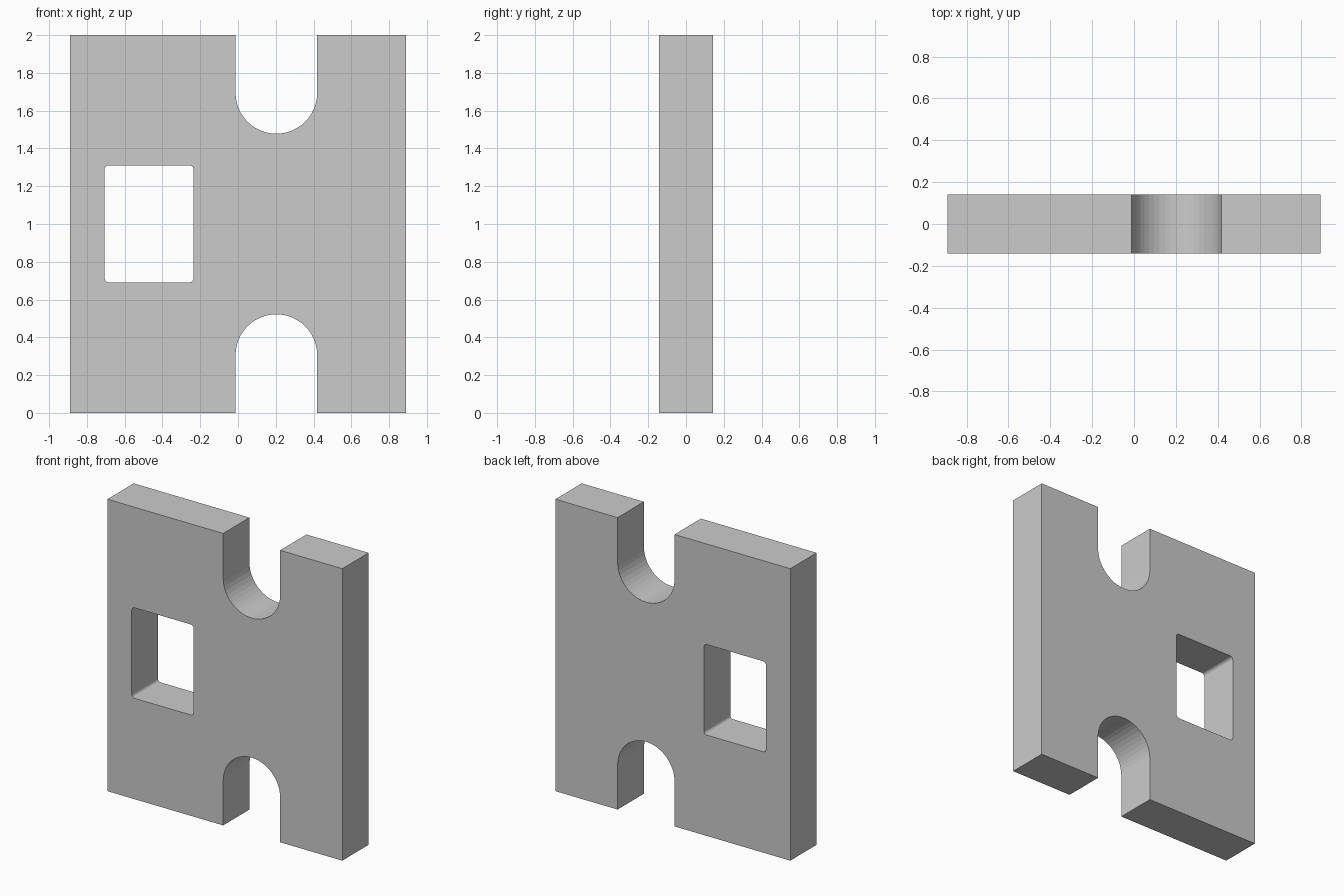
import bpy, bmesh
from math import pi, cos, sin

if "Cube" in bpy.data.objects:
    bpy.data.objects.remove(bpy.data.objects["Cube"])

HALF_W, HALF_T, HEIGHT = 0.89, 0.142, 2.0
SLOT_X, SLOT_R, SLOT_DEPTH = 0.203, 0.216, 0.522
ARC_STEPS = 24


def arc(cx, cz, r, start, end, steps):
    return [(cx + r * cos(start + (end - start) * i / steps),
             cz + r * sin(start + (end - start) * i / steps))
            for i in range(steps + 1)]


def rounded_rect(x0, x1, z0, z1, r, steps=6):
    corners = [(x1 - r, z1 - r), (x0 + r, z1 - r), (x0 + r, z0 + r), (x1 - r, z0 + r)]
    return [p for i, (cx, cz) in enumerate(corners)
            for p in arc(cx, cz, r, i * pi / 2, (i + 1) * pi / 2, steps)]


def plate(name, loops, half_t):
    """Fill an outline with holes in the XZ plane and extrude it along Y."""
    bm = bmesh.new()
    edges = []
    for loop in loops:
        vs = [bm.verts.new((x, -half_t, z)) for x, z in loop]
        edges += [bm.edges.new((vs[i - 1], vs[i])) for i in range(len(vs))]
    bmesh.ops.triangle_fill(bm, edges=edges, use_beauty=True, normal=(0, -1, 0))
    ext = bmesh.ops.extrude_face_region(bm, geom=bm.faces[:], use_keep_orig=True)
    moved = [g for g in ext["geom"] if isinstance(g, bmesh.types.BMVert)]
    bmesh.ops.translate(bm, verts=moved, vec=(0, 2 * half_t, 0))
    bmesh.ops.recalc_face_normals(bm, faces=bm.faces[:])
    mesh = bpy.data.meshes.new(name)
    bm.to_mesh(mesh)
    bm.free()
    obj = bpy.data.objects.new(name, mesh)
    bpy.context.collection.objects.link(obj)
    return obj


# Round-ended slot opening at the bottom edge, and its mirror at the top
slot = [(SLOT_X - SLOT_R, 0)]
slot += arc(SLOT_X, SLOT_DEPTH - SLOT_R, SLOT_R, pi, 0, ARC_STEPS)
slot += [(SLOT_X + SLOT_R, 0)]
top_slot = [(x, HEIGHT - z) for x, z in reversed(slot)]

# Outer outline with both slots
outline = ([(-HALF_W, 0)] + slot + [(HALF_W, 0), (HALF_W, HEIGHT)]
           + top_slot + [(-HALF_W, HEIGHT)])

# Rectangular window with small rounded corners
window = rounded_rect(-0.706, -0.236, 0.691, 1.311, 0.022)

plate("slotted_plate", [outline, window], HALF_T)
